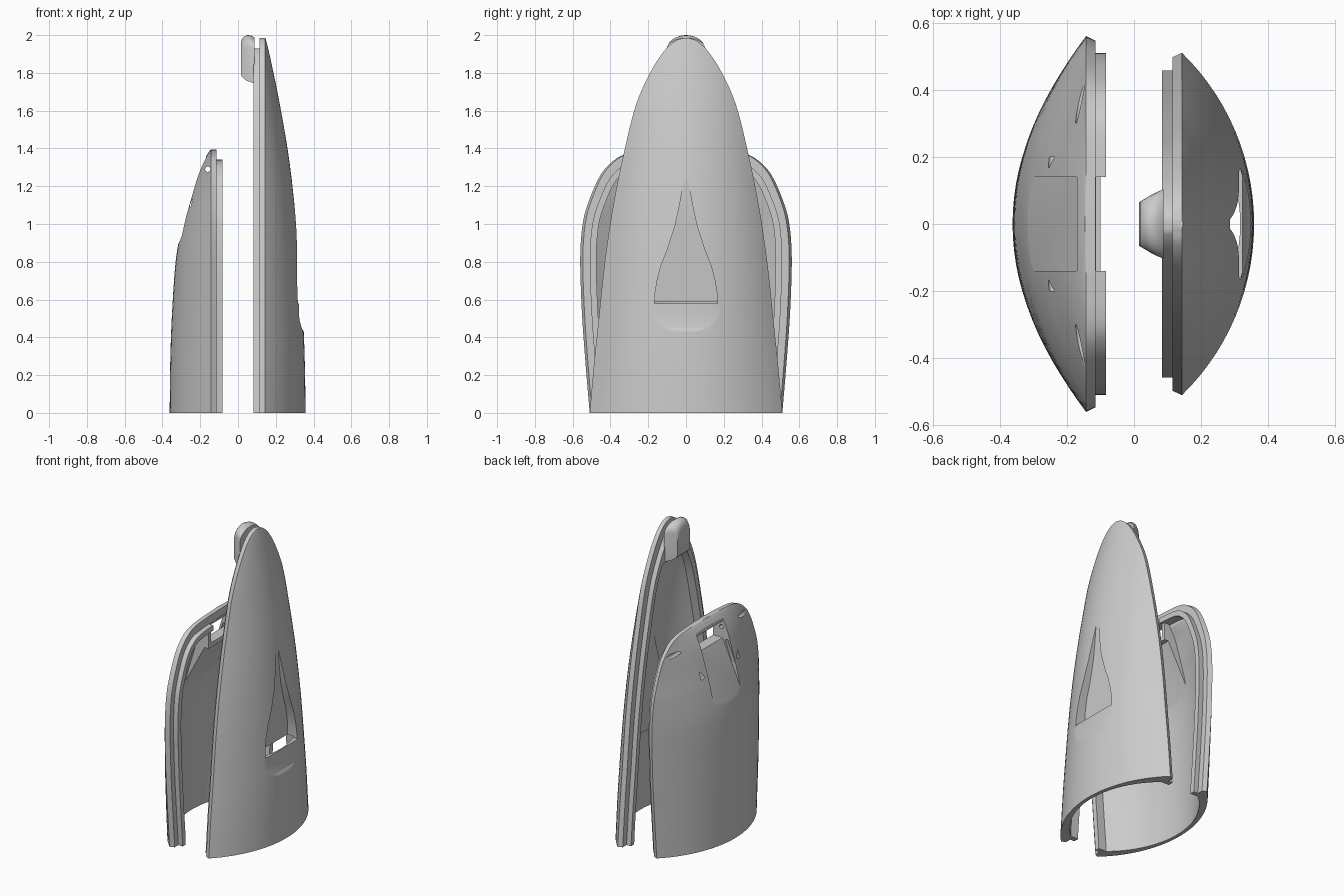
import bpy, bmesh, math
from mathutils import Vector, Matrix

if "Cube" in bpy.data.objects:
    bpy.data.objects.remove(bpy.data.objects["Cube"])

grey = bpy.data.materials.new("plain grey")
grey.diffuse_color = (0.6, 0.6, 0.6, 1)
grey.use_nodes = True
grey.node_tree.nodes["Principled BSDF"].inputs["Base Color"].default_value = grey.diffuse_color


def loft(name, rings):
    """Closed solid through rings of equal length, capped at both ends."""
    bm = bmesh.new()
    vs = [[bm.verts.new(p) for p in r] for r in rings]
    n = len(vs[0])
    for a, b in zip(vs, vs[1:]):
        for i in range(n):
            j = (i + 1) % n
            bm.faces.new((a[i], a[j], b[j], b[i]))
    bm.faces.new(vs[0])
    bm.faces.new(vs[-1])
    bmesh.ops.recalc_face_normals(bm, faces=bm.faces)
    me = bpy.data.meshes.new(name)
    bm.to_mesh(me)
    bm.free()
    ob = bpy.data.objects.new(name, me)
    bpy.context.collection.objects.link(ob)
    me.materials.append(grey)
    return ob


def boolean(ob, tool, op="DIFFERENCE"):
    m = ob.modifiers.new("cut", "BOOLEAN")
    m.operation, m.object, m.solver = op, tool, "EXACT"
    bpy.context.view_layer.objects.active = ob
    bpy.ops.object.modifier_apply(modifier=m.name)
    bpy.data.objects.remove(tool)


def prism_y(name, xz, h):
    return loft(name, [[(x, y, z) for x, z in xz] for y in (-h, h)])


def spline(pts, steps=6):
    """Smooth curve through the points (half width, height, depth)."""
    p = [Vector(q) for q in pts]
    p = [2 * p[0] - p[1]] + p + [2 * p[-1] - p[-2]]
    out = []
    for a, b, c, d in zip(p, p[1:], p[2:], p[3:]):
        for k in range(steps):
            t = k / steps
            out.append(0.5 * (2 * b + (c - a) * t + (2 * a - 5 * b + 4 * c - d) * t**2
                              + (3 * b - a - 3 * c + d) * t**3))
    return out + [p[-2]]


def inset(curve, dist, base):
    """Offset the outline inward, starting at height base."""
    out = []
    for i, q in enumerate(curve):
        t = curve[min(i + 1, len(curve) - 1)] - curve[max(i - 1, 0)]
        length = math.hypot(t.x, t.y)
        r = Vector((q.x - t.y / length * dist, q.y + t.x / length * dist, q.z))
        if i == 0:
            r.y = base
        if r.x > 0.008 and (not out or r.y > out[-1].y + 1e-4):
            out.append(r)
    return out


def section(q, rim, back, back_scale, n=28):
    """Bow-shaped horizontal section: an arc closed by a flat back."""
    h, z, d = q
    s = max(d - rim, 0.003)
    s = min(s, h * 0.9)
    r = (h * h + s * s) / (2 * s)
    a = math.asin(min(1, h / r))
    pts = [(back, -h * back_scale, z)]
    for i in range(n + 1):
        t = -a + 2 * a * i / n
        pts.append((rim + s - r + r * math.cos(t), r * math.sin(t), z))
    return pts + [(back, h * back_scale, z)]


def half_shell(name, pts, step, extra, top=9):
    """Hollow half shell with a stepped lip; extra is left solid in the cavity."""
    curve = spline(pts)
    shell = loft(name, [section(q, 0.143, 0.115, 0.975) for q in curve])
    edge = inset(curve, step, 0)
    outline = [(q.x, q.y) for q in edge] + [(-q.x, q.y) for q in reversed(edge)]
    lip = loft("lip", [[(x, y, z) for y, z in outline] for x in (0.083, 0.13)])
    boolean(shell, lip, "UNION")
    hollow = [Vector((q.x, q.y, max(q.z - 0.023, 0.147)))
              for q in inset(curve, 0.085, -0.1) if q.y < top]
    cavity = loft("cavity", [section(q, 0.14, 0.0, 1) for q in hollow])
    boolean(cavity, extra)
    boolean(shell, cavity)
    return shell


def finish(ob, angle=28):
    bpy.ops.object.select_all(action="DESELECT")
    ob.select_set(True)
    bpy.context.view_layer.objects.active = ob
    bpy.ops.object.shade_smooth_by_angle(angle=math.radians(angle))


# Tall shell with a tapered sunken duct
duct = [(0.01, 1.24), (0.032, 1.11), (0.058, 0.99), (0.1, 0.86),
        (0.132, 0.78), (0.153, 0.7), (0.163, 0.64), (0.166, 0.58)]


def duct_solid(name, grow, depth, low):
    side = [(y + grow, z + (grow if i == 0 else 0)) for i, (y, z) in enumerate(duct)]
    side[-1] = (side[-1][0], low)
    ring = side + [(-y, z) for y, z in reversed(side)]
    return loft(name, [[(0.245 + (z - 0.58) * 0.064 - depth, y, z) for y, z in ring],
                       [(0.5, y, z) for y, z in ring]])


tall = half_shell("tall_shell", [
    (0.51, 0, 0.358), (0.488, 0.25, 0.354), (0.465, 0.47, 0.346), (0.43, 0.8, 0.326),
    (0.385, 1.1, 0.300), (0.328, 1.38, 0.265), (0.265, 1.63, 0.222), (0.19, 1.8, 0.188),
    (0.12, 1.91, 0.164), (0.06, 1.967, 0.150), (0.012, 1.985, 0.146)],
    0.053, duct_solid("duct_body", 0.02, 0.02, 0.59), 1.76)
boolean(tall, duct_solid("duct_cut", 0, 0, 0.58))
# rolled lip under the duct
boolean(tall, prism_y("duct_lip", [(0.323, 0.59), (0.322, 0.52), (0.327, 0.485),
                                   (0.337, 0.45), (0.36, 0.41), (0.42, 0.41), (0.42, 0.59)], 0.163))
finish(tall)

# Rounded tab at the tip
rows = [(0.088, 0.103, 1.745, 1.985), (0.07, 0.096, 1.75, 1.998), (0.05, 0.086, 1.757, 2.0),
        (0.032, 0.075, 1.768, 1.992), (0.02, 0.068, 1.78, 1.977), (0.015, 0.065, 1.795, 1.95)]
rings = []
for x, w, low, high in rows:
    arch = [(w * math.cos(math.pi * i / 14), high - 0.06 + 0.06 * math.sin(math.pi * i / 14))
            for i in range(15)]
    rings.append([(x, y, z) for y, z in [(-w, low), (w, low)] + arch])
finish(loft("tip_tab", rings), 35)

# Short shell with a window pocket
housing = prism_y("housing", [(0.36, 0.76), (0.13, 1.19), (0.1, 1.19), (0.1, 1.5),
                              (0.5, 1.5), (0.5, 0.76)], 0.165)
short = half_shell("short_shell", [
    (0.51, 0, 0.362), (0.535, 0.3, 0.358), (0.552, 0.55, 0.348), (0.56, 0.82, 0.328),
    (0.547, 1.0, 0.293), (0.515, 1.12, 0.260), (0.455, 1.255, 0.218), (0.39, 1.33, 0.185),
    (0.31, 1.373, 0.160), (0.18, 1.389, 0.149), (0.02, 1.395, 0.146)], 0.051, housing)
boolean(short, prism_y("pocket", [(0.34, 0.84), (0.17, 1.22), (0.05, 1.22), (0.05, 1.36),
                                  (0.113, 1.36), (0.113, 1.33), (0.17, 1.33), (0.17, 1.5),
                                  (0.5, 1.5), (0.5, 0.84)], 0.14))


# pivot hole and slots in the pocket walls
def capsule(cx, cz, r, dx, dz, h):
    turn = math.atan2(dz, dx) - math.pi / 2
    ring = []
    for i in range(20):
        a = turn + math.pi * 2 * (i + 0.5) / 20
        s = 1 if i < 10 else -1
        ring.append((cx + s * dx + r * math.cos(a), cz + s * dz + r * math.sin(a)))
    return prism_y("slot", ring, h)


boolean(short, capsule(0.16, 1.29, 0.014, 0, 0, 0.7))
boolean(short, capsule(0.222, 1.15, 0.011, -0.022, 0.055, 0.2))
short.data.transform(Matrix.Scale(-1, 4, (1, 0, 0)))
short.data.flip_normals()
finish(short)
